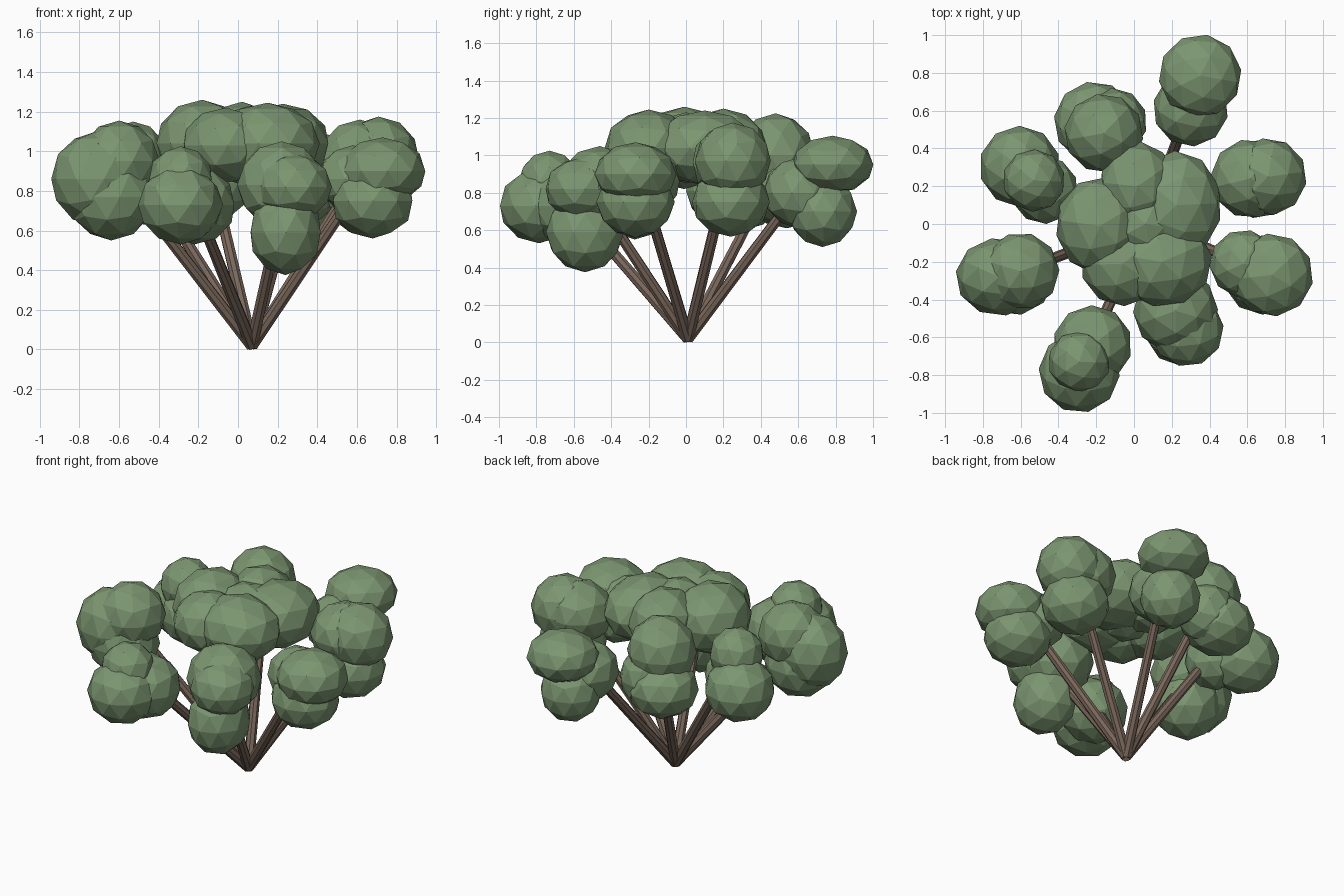
import bpy
import math
import random
from mathutils import Vector, Matrix

random.seed(4)
default_cube = bpy.data.objects.get("Cube")
if default_cube:
    bpy.data.objects.remove(default_cube, do_unlink=True)


def make_material(name, colour):
    material = bpy.data.materials.new(name)
    material.use_nodes = True
    material.diffuse_color = colour
    shader = material.node_tree.nodes["Principled BSDF"]
    shader.inputs["Base Color"].default_value = colour
    shader.inputs["Roughness"].default_value = 0.9
    return material


leaf_green = make_material("leaf green", (0.2, 0.305, 0.165, 1))
bark_brown = make_material("bark brown", (0.195, 0.137, 0.105, 1))
ROOT = Vector((0.07, 0.01, 0.02))


def finish(name, material):
    part = bpy.context.object
    part.name = name
    part.data.materials.append(material)
    return part


def add_puff(name, x, y, z, radius, height, stretch=1):
    """One low-poly ball of leaves, squashed in height, stretched in y."""
    bpy.ops.mesh.primitive_ico_sphere_add(subdivisions=2, radius=1)
    puff = finish(name, leaf_green)
    spin = Matrix.Rotation(random.uniform(0, math.tau), 4, "Z")
    size = Matrix.Diagonal((radius, radius * stretch, height, 1))
    puff.data.transform(Matrix.Translation((x, y, z)) @ size @ spin)


def add_branch(name, target):
    """Straight stem from the root to just inside a leaf cluster."""
    path = (target - ROOT) * 0.87
    bpy.ops.mesh.primitive_cone_add(vertices=8, radius1=0.032, radius2=0.028,
                                    depth=path.length)
    branch = finish(name, bark_brown)
    branch.rotation_euler = path.to_track_quat("Z", "Y").to_euler()
    branch.location = ROOT + path / 2


def add_cluster(name, *puffs, branch=True):
    for number, puff in enumerate(puffs, 1):
        add_puff(f"{name}_leaves_{number}", *puff)
    if branch:
        # Aim at the cluster's middle, at the height of its highest puff
        target = sum((Vector(p[:3]) for p in puffs), Vector()) / len(puffs)
        target.z = max(p[2] for p in puffs)
        add_branch(f"{name}_branch", target)


# Outer clusters, each on its own branch
add_cluster("front_right",
            (-0.29, -0.785, 0.73, 0.215, 0.2),
            (-0.22, -0.64, 0.73, 0.21, 0.2),
            (-0.29, -0.73, 0.86, 0.165, 0.165))
add_cluster("front_left",
            (0.22, -0.46, 0.83, 0.225, 0.22),
            (0.28, -0.56, 0.82, 0.195, 0.17),
            (0.24, -0.54, 0.59, 0.185, 0.215, 1.13))
add_cluster("left_front",
            (0.73, -0.27, 0.9, 0.22, 0.17),
            (0.68, -0.27, 0.75, 0.21, 0.19),
            (0.58, -0.21, 0.86, 0.18, 0.17))
add_cluster("left_back",
            (0.71, 0.25, 0.97, 0.205, 0.205),
            (0.615, 0.24, 0.96, 0.21, 0.2),
            (0.66, 0.24, 0.75, 0.21, 0.185))
add_cluster("back_left",
            (0.35, 0.785, 0.95, 0.22, 0.155),
            (0.33, 0.73, 0.7, 0.185, 0.19),
            (0.3, 0.61, 0.8, 0.2, 0.19))
add_cluster("back_right",
            (-0.16, 0.48, 1, 0.21, 0.225),
            (-0.21, 0.54, 0.79, 0.215, 0.18),
            (-0.11, 0.54, 0.84, 0.18, 0.19))
add_cluster("right_back",
            (-0.605, 0.305, 0.8, 0.215, 0.2),
            (-0.53, 0.23, 0.98, 0.165, 0.17),
            (-0.475, 0.18, 0.81, 0.18, 0.18))
add_cluster("right_front",
            (-0.715, -0.28, 0.86, 0.23, 0.24, 0.9),
            (-0.64, -0.275, 0.77, 0.22, 0.22, 0.95),
            (-0.6, -0.25, 0.95, 0.205, 0.205))

# Crown of leaves in the middle
add_cluster("crown",
            (-0.18, -0.01, 1.04, 0.235, 0.22, 1.1),
            (0.02, 0.2, 1.04, 0.205, 0.21, 1.15),
            (0.225, 0.1, 1.04, 0.24, 0.2, 1.2),
            (0.15, -0.2, 1.04, 0.265, 0.205, 0.9),
            (-0.06, -0.21, 1.03, 0.225, 0.19),
            (0.06, 0, 1.04, 0.2, 0.19),
            branch=False)
